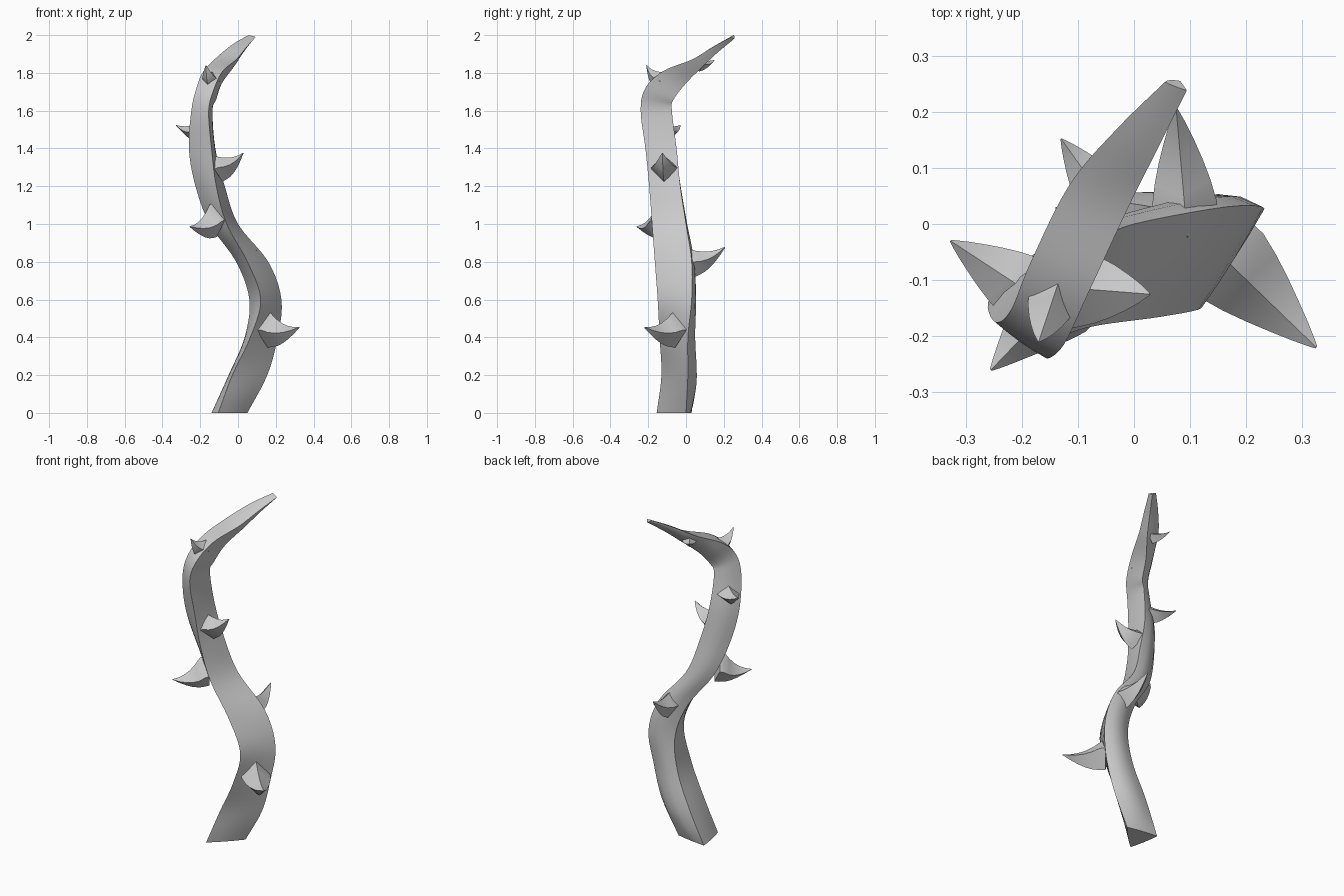
import bpy, bmesh, math
from mathutils import Vector

if "Cube" in bpy.data.objects:
    bpy.data.objects.remove(bpy.data.objects["Cube"])

# Three edge rails of the stem, bottom to tip (left, front and right corners of its triangular section)
LEFT = [(-.14, .03, 0), (-.05, .04, .2), (.035, .03, .4), (.06, .02, .6), (-.01, 0, .8), (-.15, -.05, 1),
        (-.225, -.1, 1.2), (-.26, -.14, 1.4), (-.247, -.175, 1.6), (-.22, -.155, 1.72),
        (-.185, -.07, 1.805), (-.115, .07, 1.88), (-.03, .17, 1.95), (.055, .253, 2)]
FRONT = [(-.105, -.155, 0), (-.03, -.13, .2), (.065, -.14, .4), (.12, -.15, .6), (.05, -.165, .8), (-.06, -.18, 1),
         (-.115, -.195, 1.2), (-.14, -.215, 1.4), (-.155, -.24, 1.6), (-.125, -.215, 1.72),
         (-.08, -.12, 1.81), (-.01, .03, 1.87), (.04, .13, 1.93), (.094, .238, 1.99)]
RIGHT = [(.05, 0, 0), (.155, .01, .2), (.21, .01, .4), (.23, .03, .6), (.16, .03, .8), (0, 0, 1),
         (-.07, -.03, 1.2), (-.12, -.05, 1.4), (-.135, -.075, 1.6), (-.115, -.065, 1.66),
         (-.085, 0, 1.745), (-.02, .09, 1.835), (.03, .17, 1.91), (.082, .255, 1.98)]


def smooth_rail(pts, steps=5):
    """Catmull-Rom curve through the points."""
    p = [Vector(q) for q in pts]
    p = [p[0] * 2 - p[1]] + p + [p[-1] * 2 - p[-2]]
    out = []
    for i in range(1, len(p) - 2):
        a, b, c, d = p[i - 1:i + 3]
        for k in range(steps):
            t = k / steps
            out.append(.5 * (2 * b + (c - a) * t + (2 * a - 5 * b + 4 * c - d) * t ** 2
                             + (3 * b - a - 3 * c + d) * t ** 3))
    return out + [p[-2]]


def skin(name, rings, angle):
    """Bridge rings of points into a closed, edge-sharp smooth object."""
    bm = bmesh.new()
    loops = [[bm.verts.new(v) for v in r] for r in rings]
    n = len(loops[0])
    for lo, hi in zip(loops, loops[1:]):
        for i in range(n):
            j = (i + 1) % n
            bm.faces.new((lo[i], lo[j], hi[j], hi[i]))
    bm.faces.new(loops[0][::-1])
    bm.faces.new(loops[-1])
    bmesh.ops.recalc_face_normals(bm, faces=bm.faces)
    me = bpy.data.meshes.new(name)
    bm.to_mesh(me)
    bm.free()
    ob = bpy.data.objects.new(name, me)
    bpy.context.collection.objects.link(ob)
    bpy.ops.object.select_all(action='DESELECT')
    ob.select_set(True)
    bpy.context.view_layer.objects.active = ob
    bpy.ops.object.shade_smooth_by_angle(angle=math.radians(angle))
    return ob


def side(a, b, away, bulge, n=4):
    """Points from a up to b, bowed away from the opposite corner."""
    out = ((a + b) / 2 - away).normalized() * (b - a).length * bulge
    return [a.lerp(b, i / n) + out * 4 * (i / n) * (1 - i / n) for i in range(n)]


# Stem
rings = []
for l, f, r in zip(*map(smooth_rail, (LEFT, FRONT, RIGHT))):
    back = .06 + .12 * min(1, l.z / .15) * (1 - .35 * l.z / 2)
    if l.z < .001:
        back = .02
    rings.append(side(l, f, r, .03) + side(f, r, l, .02) + side(r, l, f, back))
for v in rings[0]:
    v.z = 0
skin("stem", rings, 40)

# Thorn profile: distance along the axis, top edge, bottom edge, half width
PROFILE = [(-.15, 1.05, -1, 1), (0, .98, -1, 1), (.2, .6, -.96, .86), (.4, .32, -.82, .68),
           (.6, .14, -.6, .48), (.8, .05, -.33, .27), (.93, .04, -.12, .12), (1, .03, -.03, .03)]


def thorn(name, root, tip, height, width):
    root, tip = Vector(root), Vector(tip)
    axis = tip - root
    across = axis.cross(Vector((0, 0, 1))).normalized()
    up = across.cross(axis).normalized()
    rings = []
    for t, top, low, w in PROFILE:
        c = root + axis * t
        mid = c + up * height * (top + low) / 2
        rings.append([c + up * height * top, mid + across * width * w,
                      c + up * height * low, mid - across * width * w])
    skin(name, rings, 35)


# Thorns: root centre, tip, half height, half width
THORNS = [((.175, -.075, .44), (.325, -.22, .452), .092, .08),
          ((-.1, -.115, 1.3), (.028, -.125, 1.375), .075, .07),
          ((-.14, -.14, 1.015), (-.255, -.26, .985), .09, .075),
          ((.09, .035, .8), (.075, .207, .877), .078, .058),
          ((-.205, -.11, 1.49), (-.327, -.03, 1.522), .058, .06),
          ((-.145, -.135, 1.765), (-.17, -.21, 1.84), .055, .045),
          ((-.075, .075, 1.845), (-.13, .152, 1.868), .035, .04)]
for i, t in enumerate(THORNS):
    thorn(f"thorn_{i + 1}", *t)
